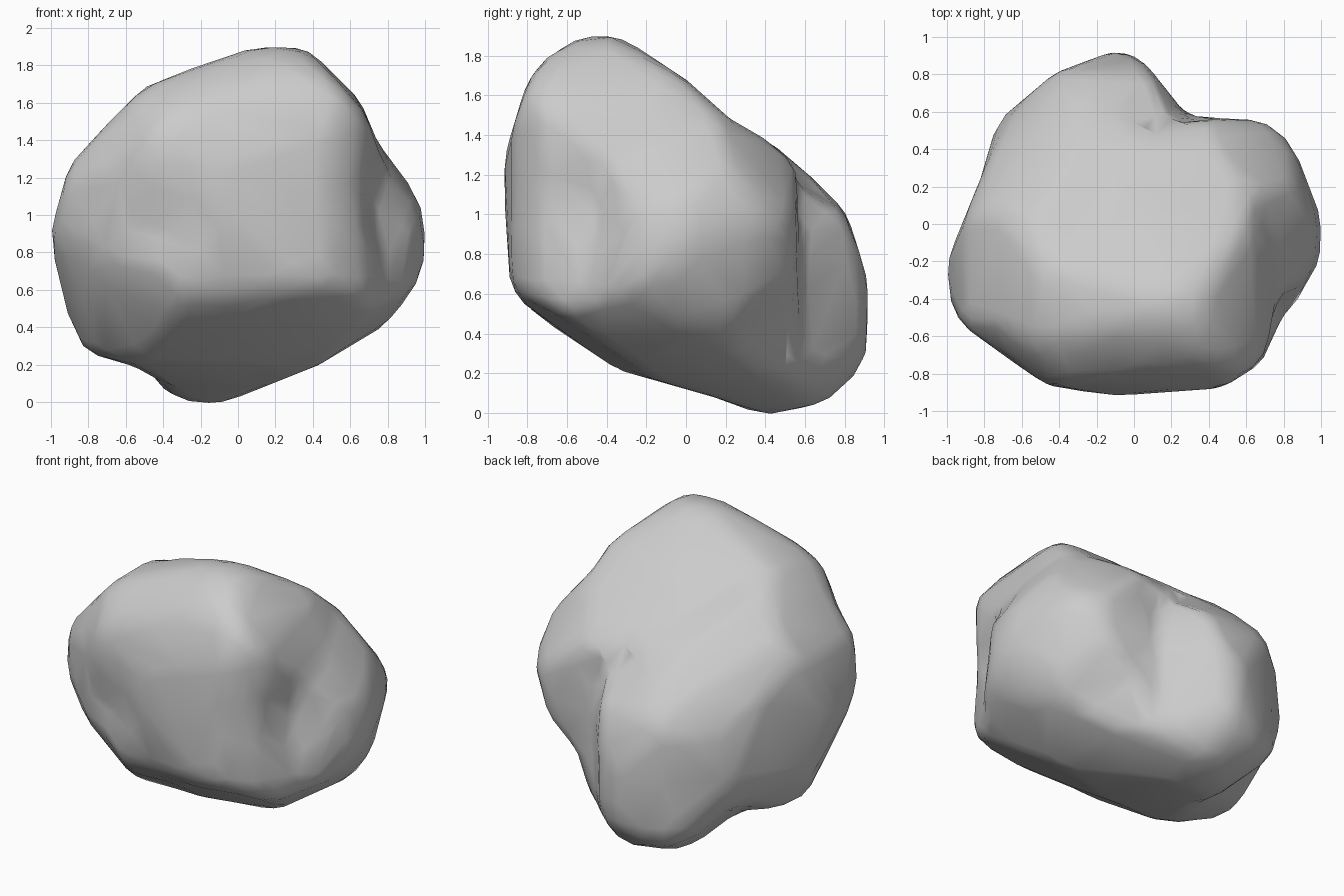
import bpy
import bmesh
from math import exp
from mathutils import Vector

if "Cube" in bpy.data.objects:
    bpy.data.objects.remove(bpy.data.objects["Cube"], do_unlink=True)

X, Y, Z = Vector((1, 0, 0)), Vector((0, 1, 0)), Vector((0, 0, 1))

# Outlines of the boulder, each drawn in its own plane through the centre
front = [(-1, -.07), (-.9, .31), (-.68, .55), (-.5, .73), (-.25, .83), (.1, .95), (.28, .96),
         (.46, .91), (.65, .67), (.72, .5), (.97, .13), (1, -.07), (.98, -.26), (.81, -.51),
         (.43, -.74), (-.1, -.95), (-.24, -.95), (-.39, -.9), (-.52, -.75), (-.87, -.66), (-.94, -.5)]
side = [(-.92, .15), (-.9, .37), (-.8, .7), (-.72, .83), (-.57, .93), (-.35, .96), (0, .73),
        (.22, .53), (.4, .43), (.6, .27), (.8, .07), (.91, -.27), (.92, -.47), (.9, -.68),
        (.71, -.89), (.38, -.95), (.15, -.86), (-.38, -.71), (-.77, -.47), (-.89, -.29)]
plan = [(-1, -.37), (-.98, -.17), (-.8, .27), (-.73, .54), (-.42, .8), (-.1, .92), (.04, .88),
        (.15, .74), (.28, .57), (.67, .55), (.82, .48), (1, .02), (1, -.17), (.96, -.35),
        (.8, -.47), (.68, -.74), (.47, -.87), (-.1, -.91), (-.47, -.86), (-.92, -.53)]
slant_right = [(-1.07, 0), (-1.06, .31), (-.73, .6), (-.46, .68), (-.18, .73), (.05, .68), (.44, .53),
               (.61, .41), (.89, .1), (.95, -.05), (.84, -.45), (.7, -.64), (.23, -.86), (0, -.84),
               (-.36, -.71), (-.64, -.64), (-.92, -.32)]
slant_left = [(-.05, 1.14), (.17, 1.08), (.68, .81), (.81, .7), (.92, .43), (1.06, .24), (1.07, -.08),
              (.89, -.44), (.74, -.79), (.62, -.84), (.41, -.82), (.31, -.86), (.14, -1.03),
              (-.02, -1.11), (-.34, -1.08), (-.56, -.79), (-.65, -.5), (-.84, -.28), (-.95, .06),
              (-.84, .37), (-.58, .63), (-.51, .78), (-.29, .95)]
slant_under = [(-1, .34), (-.72, .72), (-.6, .8), (-.38, .8), (.04, .62), (.24, .51), (.46, .47),
               (.7, .29), (.84, .07), (.9, -.28), (.75, -.66), (.65, -.86), (.09, -.9),
               (-.29, -.72), (-.97, -.47), (-.96, -.1)]


def tilted(toward, tilt):
    """Axes of a plane facing the given direction, tilted about its level axis."""
    level = toward.normalized()
    right = Z.cross(level)
    up = Z * (1 - tilt * tilt) ** 0.5 - level * tilt
    return right, up


outlines = [
    (front, (X, Z)),
    (side, (Y, Z)),
    (plan, (X, Y)),
    (slant_right, tilted(X - Y * 1.73, 0.5)),
    (slant_left, tilted(Y * 1.73 - X, 0.5)),
    (slant_under, tilted(X + Y * 1.73, -0.42)),
]

# Hollows worn into the boulder: place, width, depth
hollows = [
    ((-.4, -.78, -.06), .2, .1),      # groove across the front
    ((-.1, -.85, -.26), .18, .05),
    ((.78, -.43, .15), .27, .11),     # valley on the left flank
    ((.16, .62, .18), .18, .09),      # cleft beside the back lobe
]


def reach(direction, outline, axes):
    """Distance from the centre to the outline along a direction."""
    flat = Vector((direction.dot(axes[0]), direction.dot(axes[1])))
    nearest = 9.0
    for a, b in zip(outline, outline[1:] + outline[:1]):
        a, b = Vector(a), Vector(b)
        edge = b - a
        cross = flat.x * edge.y - flat.y * edge.x
        if abs(cross) < 1e-9:
            continue
        distance = (a.x * edge.y - a.y * edge.x) / cross
        along = (a.x * flat.y - a.y * flat.x) / cross
        if distance > 0 and 0 <= along <= 1:
            nearest = min(nearest, distance)
    return nearest


# Boulder: a sphere drawn in until it fits every outline, then hollowed
bm = bmesh.new()
bmesh.ops.create_icosphere(bm, subdivisions=5, radius=1)
for v in bm.verts:
    direction = v.co.normalized()
    surface = direction * min(reach(direction, *outline) for outline in outlines)
    worn = sum(depth * exp(-((surface - Vector(place)).length / width) ** 2)
               for place, width, depth in hollows)
    v.co = surface * 1.01 - direction * worn

# Weather the ridges
for _ in range(2):
    bmesh.ops.smooth_vert(bm, verts=bm.verts, factor=0.5,
                          use_axis_x=True, use_axis_y=True, use_axis_z=True)

# Stand it on the ground
bmesh.ops.translate(bm, verts=bm.verts, vec=-Z * min(v.co.z for v in bm.verts))

mesh = bpy.data.meshes.new("boulder")
bm.to_mesh(mesh)
bm.free()
boulder = bpy.data.objects.new("boulder", mesh)
bpy.context.collection.objects.link(boulder)

# Chip the surface into larger facets
chips = boulder.modifiers.new("facets", "DECIMATE")
chips.ratio = 0.2

# Stone colour
stone = bpy.data.materials.new("grey stone")
stone.use_nodes = True
colour = (0.6, 0.6, 0.6, 1)
stone.diffuse_color = colour
stone.node_tree.nodes["Principled BSDF"].inputs["Base Color"].default_value = colour
mesh.materials.append(stone)

bpy.context.view_layer.objects.active = boulder
boulder.select_set(True)
bpy.ops.object.shade_smooth_by_angle(angle=0.7)
